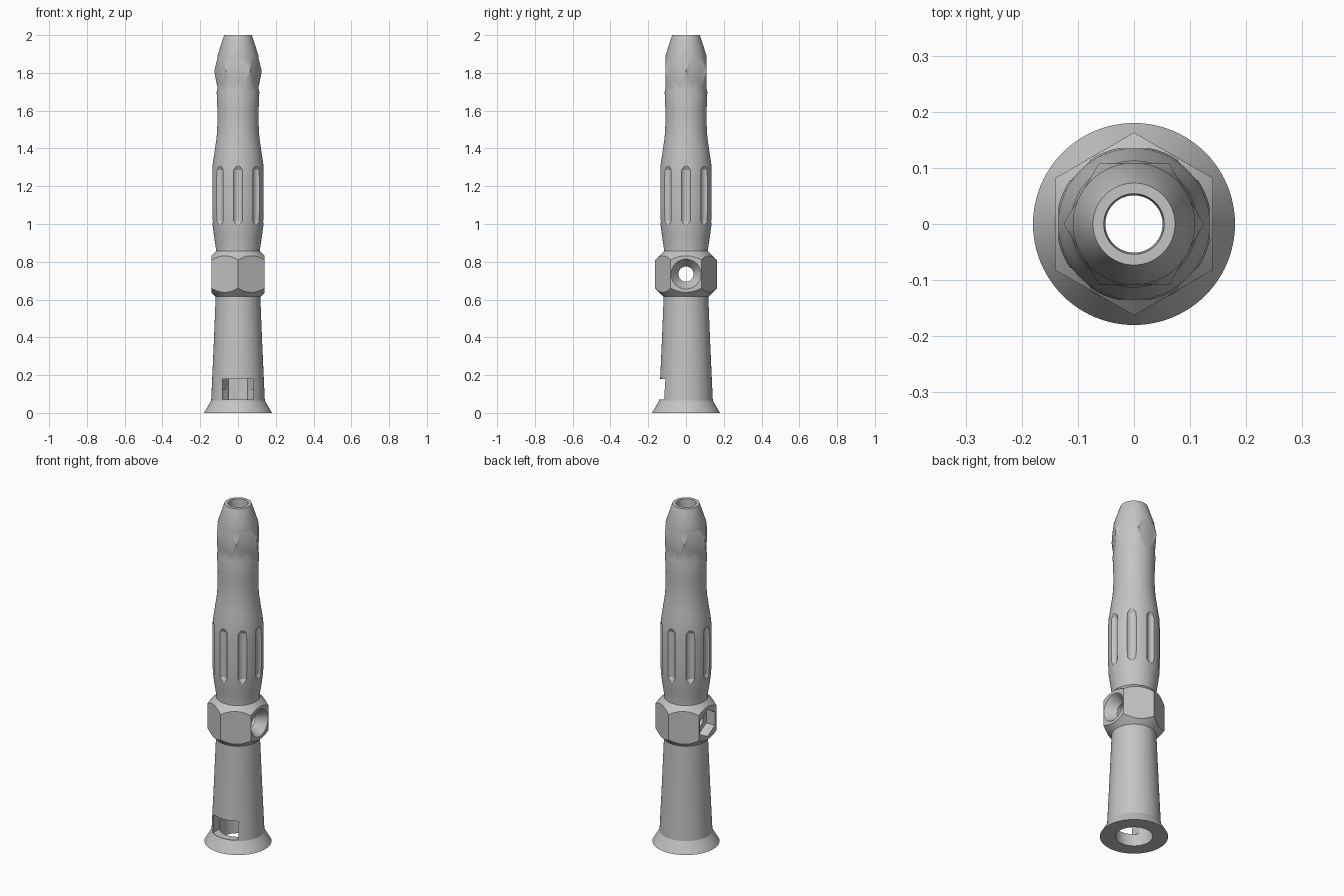
import bpy, bmesh, math
from mathutils import Matrix, Vector

if "Cube" in bpy.data.objects:
    bpy.data.objects.remove(bpy.data.objects["Cube"], do_unlink=True)

grey = bpy.data.materials.new("warm_grey")
grey.use_nodes = True
grey.diffuse_color = (0.55, 0.55, 0.55, 1)
grey.node_tree.nodes["Principled BSDF"].inputs["Base Color"].default_value = (0.55, 0.55, 0.55, 1)


def finish(name, bm):
    bmesh.ops.recalc_face_normals(bm, faces=bm.faces)
    mesh = bpy.data.meshes.new(name)
    bm.to_mesh(mesh)
    bm.free()
    mesh.materials.append(grey)
    ob = bpy.data.objects.new(name, mesh)
    bpy.context.collection.objects.link(ob)
    return ob


def lathe(name, profile, sides=96, matrix=Matrix(), turn=0.0):
    """Solid of revolution from (radius, height) pairs, bottom to top."""
    bm = bmesh.new()
    rings = []
    for r, z in profile:
        angles = [turn + math.tau * i / sides for i in range(sides)]
        rings.append([bm.verts.new((r * math.cos(a), r * math.sin(a), z)) for a in angles])
    for low, high in zip(rings, rings[1:]):
        for i in range(sides):
            j = (i + 1) % sides
            bm.faces.new((low[i], low[j], high[j], high[i]))
    bm.faces.new(rings[0][::-1])
    bm.faces.new(rings[-1])
    bm.transform(matrix)
    return finish(name, bm)


def prism(name, outline, bottom, top):
    bm = bmesh.new()
    face = bm.faces.new([bm.verts.new((x, y, bottom)) for x, y in outline])
    moved = bmesh.ops.extrude_face_region(bm, geom=[face])["geom"]
    verts = [v for v in moved if isinstance(v, bmesh.types.BMVert)]
    bmesh.ops.translate(bm, verts=verts, vec=(0, 0, top - bottom))
    return finish(name, bm)


def combine(target, tool, operation):
    mod = target.modifiers.new(operation.title(), 'BOOLEAN')
    mod.operation, mod.solver, mod.object = operation, 'EXACT', tool
    bpy.context.view_layer.objects.active = target
    bpy.ops.object.modifier_apply(modifier=mod.name)
    bpy.data.objects.remove(tool, do_unlink=True)


# Turned body with flared foot, slim grip and tapered tip
body = lathe("tube_body", [
    (0.18, 0), (0.142, 0.065), (0.129, 0.35), (0.117, 0.64), (0.117, 0.87),
    (0.126, 0.93), (0.134, 0.99), (0.138, 1.06), (0.138, 1.24), (0.135, 1.31),
    (0.123, 1.39), (0.113, 1.46), (0.109, 1.53), (0.109, 1.6), (0.113, 1.7),
    (0.107, 1.73), (0.107, 1.87), (0.109, 1.89), (0.073, 2.0)])

# Chamfered hexagonal nut and the hexagonal collar near the tip
nut = lathe("hex_nut", [(0.112, 0.609), (0.166, 0.663), (0.166, 0.807), (0.112, 0.861)])
nut_sides = lathe("nut_sides", [(0.163, 0.55), (0.163, 0.92)], 6, turn=math.pi / 2)
combine(nut, nut_sides, 'INTERSECT')
combine(body, nut, 'UNION')
collar = lathe("hex_collar", [(0.105, 1.705), (0.126, 1.81), (0.105, 1.892)])
collar_sides = lathe("collar_sides", [(0.125, 1.65), (0.125, 1.95)], 6)
combine(collar, collar_sides, 'INTERSECT')
combine(body, collar, 'UNION')

# Eight grip flutes with tapered ends
for i in range(8):
    a = math.tau * i / 8
    spot = Matrix.Translation((0.153 * math.cos(a), 0.153 * math.sin(a), 0))
    flute = lathe("flute", [(0.01, 0.975), (0.03, 1.015), (0.03, 1.285), (0.01, 1.325)], 24, spot)
    combine(body, flute, 'DIFFERENCE')

# Centre bore, wider at the foot
bore = lathe("bore", [(0.098, -0.1), (0.098, 0.12), (0.051, 0.1201),
                      (0.051, 1.96), (0.054, 2.0), (0.054, 2.1)], 64)
combine(body, bore, 'DIFFERENCE')

# Side slot in the foot, open at the front
slot = prism("slot", [(-0.082, -0.3), (0.082, -0.3), (0.082, 0.04), (0.05, 0.095),
                      (-0.05, 0.095), (-0.082, 0.04)], 0.07, 0.18)
combine(body, slot, 'DIFFERENCE')

# Cross hole through the nut: countersunk on one face, hexagonal pocket opposite
sideways = Matrix.Translation((0, 0, 0.735)) @ Matrix.Rotation(math.pi / 2, 4, 'Y')
cross = lathe("cross_hole", [(0.04, -0.3), (0.04, 0.085), (0.079, 0.141), (0.079, 0.3)], 48, sideways)
combine(body, cross, 'DIFFERENCE')
pocket = lathe("hex_pocket", [(0.079, -0.3), (0.079, -0.085)], 6, sideways)
combine(body, pocket, 'DIFFERENCE')

# Smooth turned surfaces, crisp machined edges
bpy.ops.object.select_all(action='DESELECT')
body.select_set(True)
bpy.context.view_layer.objects.active = body
bpy.ops.object.shade_smooth_by_angle(angle=math.radians(25))
